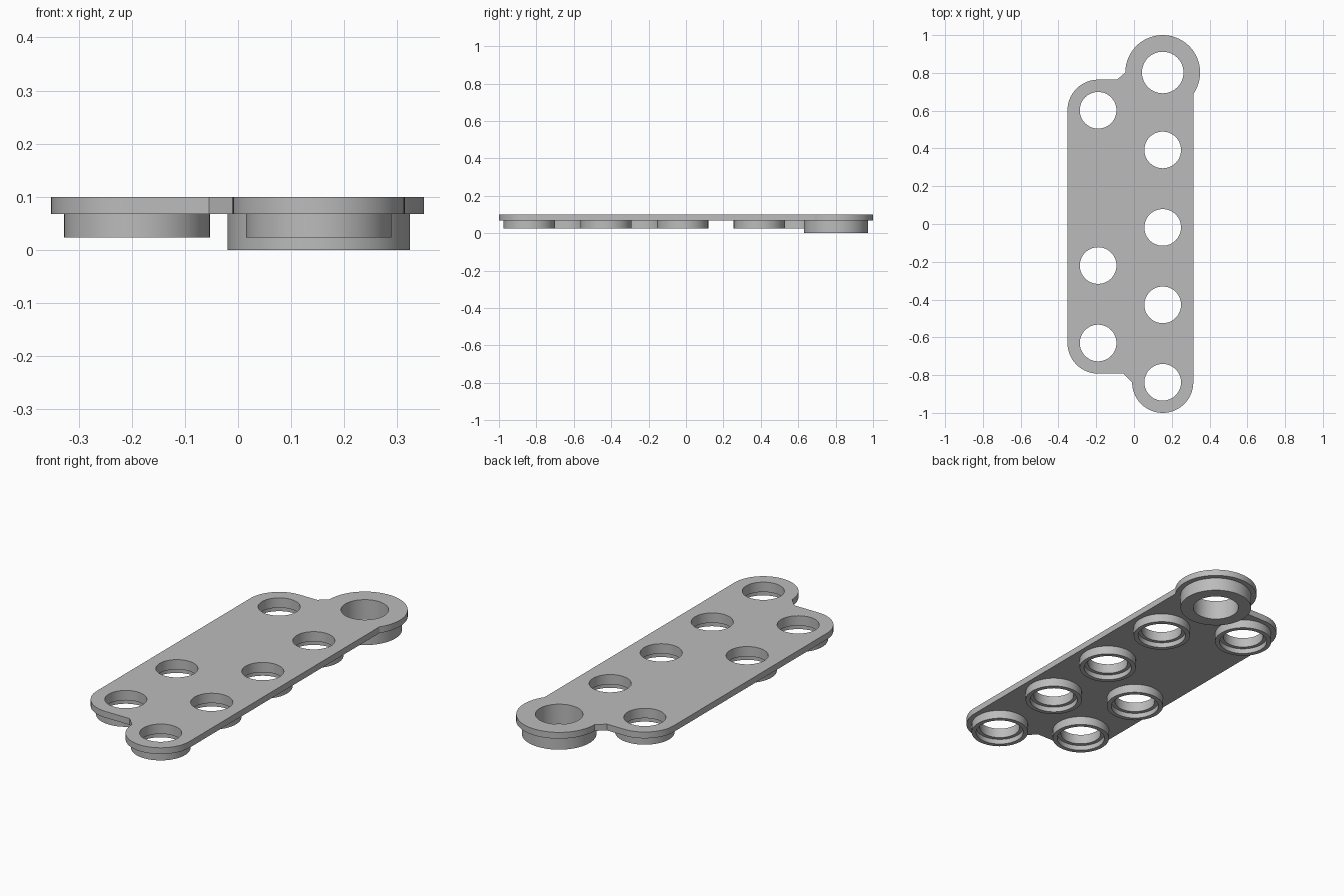
import bpy
import bmesh
from math import cos, sin, pi, radians, asin

cube = bpy.data.objects.get("Cube")
if cube:
    bpy.data.objects.remove(cube, do_unlink=True)

SEG = 64
TOP, UNDER = 0.1, 0.068      # plate faces
LIP, STEP = 0.024, 0.05      # collar bottom and counterbore shoulder
LEFT_X, RIGHT_X = -0.19, 0.152
EDGE, HOLE = 0.162, 0.097
BIG_EDGE, BIG_HOLE = 0.198, 0.11
BIG_Y, PITCH = 0.802, 0.41

right_rows = [BIG_Y - PITCH * i for i in range(1, 5)]
left_rows = [0.602, -0.22, -0.63]
small_centres = [(RIGHT_X, y) for y in right_rows] + [(LEFT_X, y) for y in left_rows]

grey = bpy.data.materials.new("plain grey")
grey.use_nodes = True
colour = (0.5, 0.5, 0.5, 1)
grey.diffuse_color = colour
grey.node_tree.nodes["Principled BSDF"].inputs["Base Color"].default_value = colour


def arc(cx, cy, r, start, end, n=24):
    angles = [radians(start + (end - start) * i / n) for i in range(n + 1)]
    return [(cx + r * cos(a), cy + r * sin(a)) for a in angles]


def finish(obj):
    bpy.ops.object.select_all(action="DESELECT")
    obj.select_set(True)
    bpy.context.view_layer.objects.active = obj
    if obj.type == "CURVE":
        bpy.ops.object.convert(target="MESH")
        obj = bpy.context.object
        bm = bmesh.new()
        bm.from_mesh(obj.data)
        bmesh.ops.remove_doubles(bm, verts=bm.verts, dist=0.0001)
        bmesh.ops.recalc_face_normals(bm, faces=bm.faces)
        bm.to_mesh(obj.data)
        bm.free()
    bpy.ops.object.shade_smooth_by_angle(angle=radians(30))


# Flat plate: outline plus round holes, extruded
turn = asin(EDGE / BIG_EDGE) * 180 / pi - 90
outline = arc(RIGHT_X, BIG_Y, BIG_EDGE, turn, 180, 48)
outline += [(-0.09, left_rows[0] + EDGE)]
outline += arc(LEFT_X, left_rows[0], EDGE, 90, 180)
outline += arc(LEFT_X, left_rows[-1], EDGE, 180, 270)
outline += [(-0.055, left_rows[-1] - EDGE)]
outline += arc(RIGHT_X, right_rows[-1], EDGE, 180, 360, 40)

loops = [outline, arc(RIGHT_X, BIG_Y, BIG_HOLE, 0, 360, SEG)[:-1]]
loops += [arc(x, y, HOLE, 0, 360, SEG)[:-1] for x, y in small_centres]

curve = bpy.data.curves.new("plate", "CURVE")
curve.dimensions = "2D"
curve.fill_mode = "BOTH"
curve.extrude = (TOP - UNDER) / 2
for loop in loops:
    spline = curve.splines.new("POLY")
    spline.points.add(len(loop) - 1)
    for point, (x, y) in zip(spline.points, loop):
        point.co = (x, y, 0, 1)
    spline.use_cyclic_u = True
curve.materials.append(grey)
plate = bpy.data.objects.new("plate", curve)
plate.location.z = (TOP + UNDER) / 2
bpy.context.collection.objects.link(plate)
finish(plate)


def collar(name, centre, profile):
    """Turn a (radius, height) profile around a vertical axis."""
    bm = bmesh.new()
    rings = []
    for r, z in profile:
        rings.append([bm.verts.new((x, y, z)) for x, y in arc(0, 0, r, 0, 360, SEG)[:-1]])
    for a, b in zip(rings, rings[1:]):
        for i in range(SEG):
            j = (i + 1) % SEG
            bm.faces.new((a[i], b[i], b[j], a[j]))
    mesh = bpy.data.meshes.new(name)
    bm.to_mesh(mesh)
    bm.free()
    mesh.materials.append(grey)
    obj = bpy.data.objects.new(name, mesh)
    obj.location = (*centre, 0)
    bpy.context.collection.objects.link(obj)
    finish(obj)


# Counterbored collars below the small holes
for n, centre in enumerate(small_centres, 1):
    collar(f"small_collar_{n}", centre,
           [(0.137, UNDER), (0.137, LIP), (0.115, LIP), (0.115, STEP), (HOLE, STEP), (HOLE, UNDER)])

# Thick plain collar below the large hole
collar("large_collar", (RIGHT_X, BIG_Y),
       [(0.172, UNDER), (0.172, 0), (BIG_HOLE, 0), (BIG_HOLE, UNDER)])
